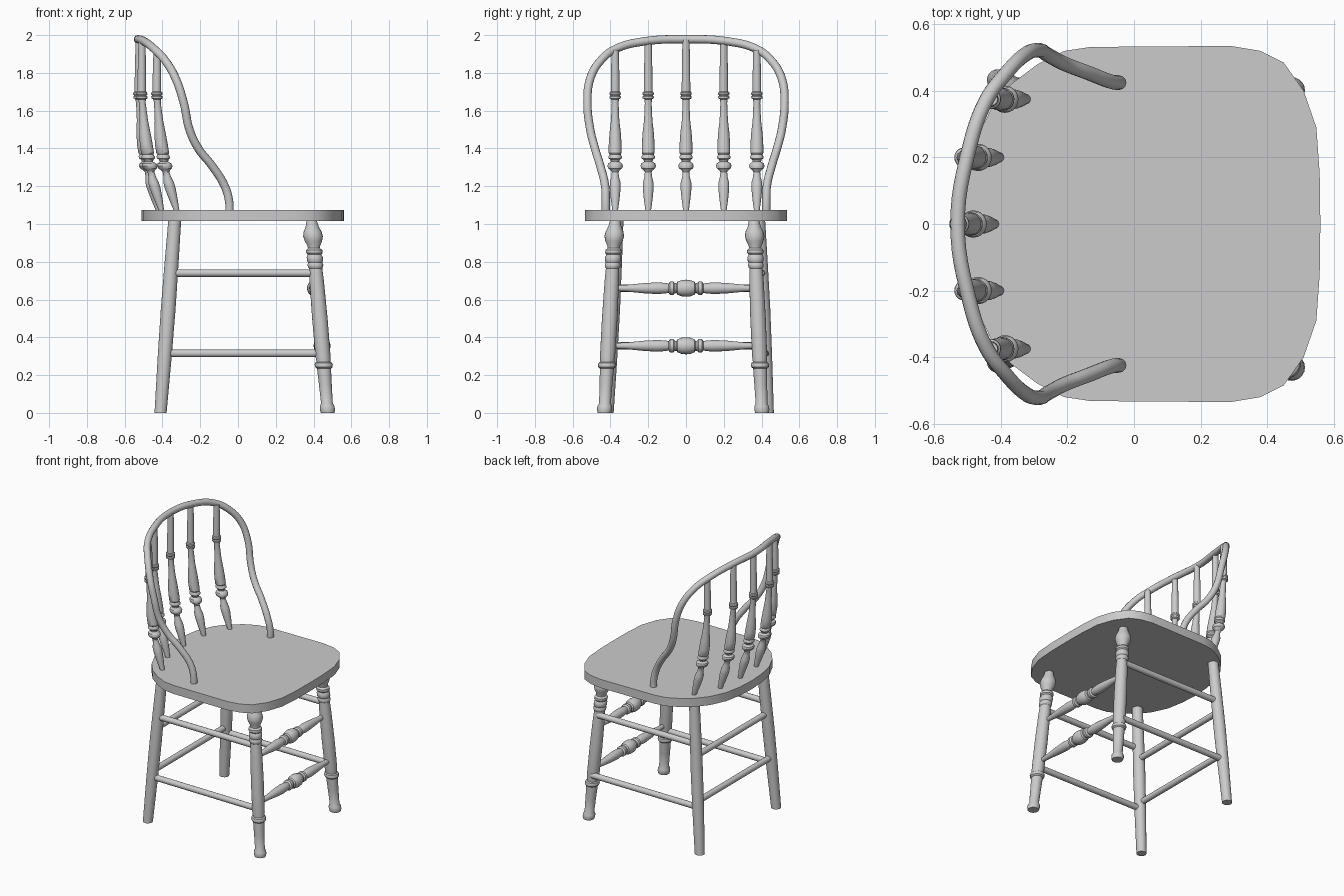
import bpy, bmesh, math
from mathutils import Vector

if "Cube" in bpy.data.objects:
    bpy.data.objects.remove(bpy.data.objects["Cube"])

SIDES = 20


def finish(name, bm):
    bmesh.ops.recalc_face_normals(bm, faces=bm.faces)
    me = bpy.data.meshes.new(name)
    bm.to_mesh(me)
    bm.free()
    ob = bpy.data.objects.new(name, me)
    bpy.context.collection.objects.link(ob)
    bpy.ops.object.select_all(action='DESELECT')
    ob.select_set(True)
    bpy.context.view_layer.objects.active = ob
    bpy.ops.object.shade_smooth_by_angle(angle=math.radians(35))
    return ob


def lathe(name, centre, axis, profile):
    """Rings of radius r around centre(t), facing along axis."""
    rot = Vector((0, 0, 1)).rotation_difference(axis)
    bm = bmesh.new()
    rings = []
    for t, r in profile:
        c = centre(t)
        rings.append([bm.verts.new(c + rot @ Vector((r * math.cos(a), r * math.sin(a), 0)))
                      for a in (2 * math.pi * i / SIDES for i in range(SIDES))])
    for a, b in zip(rings, rings[1:]):
        for i in range(SIDES):
            j = (i + 1) % SIDES
            bm.faces.new((a[i], a[j], b[j], b[i]))
    bm.faces.new(rings[0])
    bm.faces.new(rings[-1])
    return finish(name, bm)


def leg(name, bottom, top, profile):
    b, t = Vector((*bottom, 0)), Vector((*top, 1.02))
    lathe(name, lambda z: b.lerp(t, z / 1.02), Vector((0, 0, 1)), profile)


def rod(name, p, q, profile=((0, .02), (1, .02))):
    p, q = Vector(p), Vector(q)
    lathe(name, lambda t: p.lerp(q, t), q - p, profile)


# Seat: half outline mirrored across y, then extruded
half = [(.56, 0), (.558, .15), (.548, .29), (.51, .40), (.45, .485), (.38, .52), (.29, .535),
        (-.13, .532), (-.21, .52), (-.29, .48), (-.37, .42), (-.43, .345), (-.48, .24),
        (-.503, .12), (-.51, 0)]
outline = half + [(x, -y) for x, y in half[-2:0:-1]]
bm = bmesh.new()
face = bm.faces.new([bm.verts.new((x, y, 1.015)) for x, y in outline])
up = bmesh.ops.extrude_face_region(bm, geom=[face])['geom']
bmesh.ops.translate(bm, verts=[v for v in up if isinstance(v, bmesh.types.BMVert)], vec=(0, 0, .06))
finish("seat", bm)

# Bent back hoop: swept round rail
side = [(-.045, .425, 1.05), (-.047, .425, 1.12), (-.07, .428, 1.2), (-.135, .453, 1.305),
        (-.21, .482, 1.4), (-.257, .507, 1.5), (-.287, .522, 1.64), (-.33, .507, 1.77),
        (-.385, .452, 1.865), (-.445, .37, 1.928), (-.497, .22, 1.967)]
path = side + [(-.53, 0, 1.978)] + [(x, -y, z) for x, y, z in side[::-1]]
cu = bpy.data.curves.new("back_hoop", 'CURVE')
cu.dimensions = '3D'
cu.bevel_depth = .022
cu.bevel_resolution = 4
cu.resolution_u = 6
cu.use_fill_caps = True
sp = cu.splines.new('BEZIER')
sp.bezier_points.add(len(path) - 1)
for bp, co in zip(sp.bezier_points, path):
    bp.co = co
    bp.handle_left_type = bp.handle_right_type = 'AUTO'
bpy.context.collection.objects.link(bpy.data.objects.new("back_hoop", cu))

# Turned back spindles, following a gentle bend
bend = [(1.05, -.32), (1.07, -.325), (1.2, -.362), (1.3, -.387), (1.45, -.41), (1.68, -.43), (2, -.428)]


def bend_x(z):
    for (z0, x0), (z1, x1) in zip(bend, bend[1:]):
        if z <= z1:
            return x0 + (x1 - x0) * (z - z0) / (z1 - z0)


spindle = [(1.05, .014), (1.08, .016), (1.13, .023), (1.19, .029), (1.22, .028), (1.25, .02),
           (1.275, .018), (1.285, .024), (1.295, .037), (1.308, .041), (1.32, .037), (1.33, .022),
           (1.34, .025), (1.348, .035), (1.358, .035), (1.368, .029), (1.375, .034), (1.42, .034),
           (1.48, .03), (1.55, .022), (1.64, .018), (1.66, .02), (1.665, .029), (1.675, .03),
           (1.68, .025), (1.687, .03), (1.697, .029), (1.702, .023), (1.8, .022)]
for i, (y, dx, top) in enumerate([(-.375, 0, 1.92), (-.2, -.08, 1.965), (0, -.095, 1.975),
                                  (.2, -.08, 1.965), (.375, 0, 1.92)]):
    lathe(f"back_spindle_{i + 1}", lambda z: Vector((bend_x(z) + dx, y, z)),
          Vector((0, 0, 1)), spindle + [(top, .019)])

# Turned front legs and plain back legs
front = [(0, .036), (.015, .04), (.035, .039), (.05, .031), (.15, .034), (.235, .037), (.243, .046),
         (.255, .048), (.265, .045), (.27, .037), (.3, .04), (.5, .041), (.7, .038), (.765, .035),
         (.772, .04), (.785, .042), (.796, .037), (.804, .042), (.825, .043), (.838, .036),
         (.846, .043), (.862, .043), (.872, .032), (.885, .034), (.91, .046), (.935, .052),
         (.96, .047), (.985, .035), (1.02, .027)]
back = [(0, .032), (.3, .037), (.55, .039), (.8, .037), (1.02, .034)]
leg("front_leg_left", (.475, -.432), (.39, -.375), front)
leg("front_leg_right", (.475, .402), (.39, .36), front)
leg("back_leg_left", (-.41, -.415), (-.335, -.365), back)
leg("back_leg_right", (-.41, .433), (-.335, .385), back)

# Side stretchers
rod("side_stretcher_left_upper", (-.36, -.385, .74), (.405, -.39, .74))
rod("side_stretcher_left_lower", (-.385, -.4, .315), (.445, -.412, .315))
rod("side_stretcher_right_upper", (-.36, .4, .74), (.405, .395, .74))
rod("side_stretcher_right_lower", (-.385, .42, .315), (.445, .412, .315))

# Turned front stretchers (symmetric profile) and plain back stretchers
turn = [(0, .015), (.08, .018), (.2, .027), (.3, .031), (.36, .027), (.375, .024), (.385, .035),
        (.41, .035), (.42, .027), (.432, .026), (.44, .035), (.47, .043), (.5, .045)]
turn += [(1 - t, r) for t, r in turn[-2::-1]]
for lvl, z, xf, xb in (("upper", .66, .41, -.36), ("lower", .355, .445, -.385)):
    rod(f"front_stretcher_{lvl}", (xf, -.37, z), (xf, .37, z), turn)
    rod(f"back_stretcher_{lvl}", (xb, -.385, z), (xb, .4, z))
